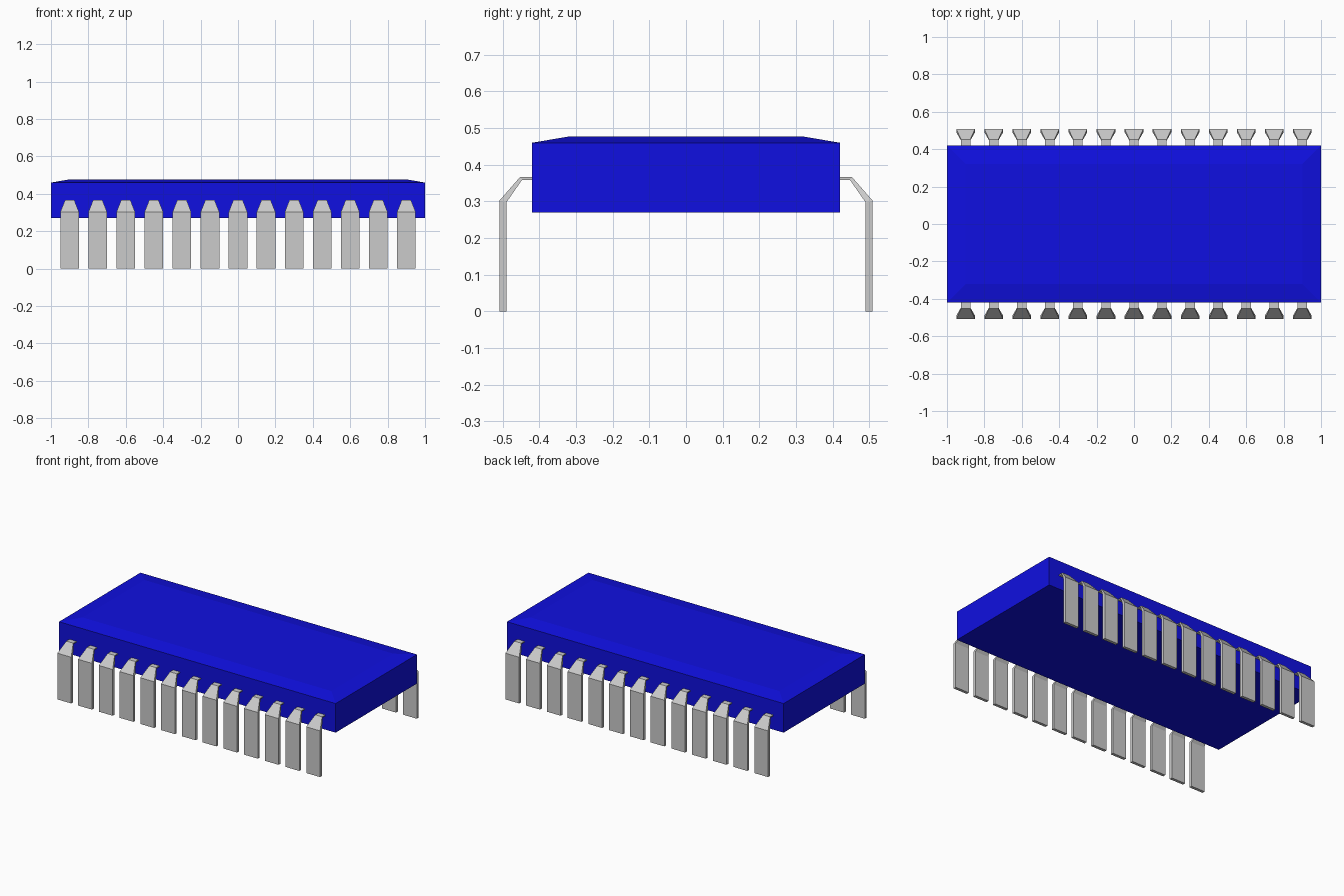
import bpy

if "Cube" in bpy.data.objects:
    bpy.data.objects.remove(bpy.data.objects["Cube"])


def add_mesh(name, verts, faces):
    mesh = bpy.data.meshes.new(name)
    mesh.from_pydata(verts, [], faces)
    mesh.update()
    obj = bpy.data.objects.new(name, mesh)
    bpy.context.collection.objects.link(obj)
    return obj


def loft(name, rings):
    """Skin a list of four-point rings and cap both ends."""
    verts = [p for ring in rings for p in ring]
    faces = [(0, 3, 2, 1), tuple(len(verts) - 4 + i for i in range(4))]
    for r in range(len(rings) - 1):
        a = r * 4
        faces += [(a + i, a + (i + 1) % 4, a + (i + 1) % 4 + 4, a + i + 4)
                  for i in range(4)]
    return add_mesh(name, verts, faces)


def rectangle(x, y, z):
    return [(-x, -y, z), (x, -y, z), (x, y, z), (-x, y, z)]


# Chip body: block with a shallow sloped border on top
body = loft("chip_body", [rectangle(1, 0.42, 0.27),
                          rectangle(1, 0.42, 0.46),
                          rectangle(0.9, 0.32, 0.477)])
blue = bpy.data.materials.new("body_blue")
blue.diffuse_color = (0.005, 0.005, 0.75, 1)
blue.use_nodes = True
blue.node_tree.nodes["Principled BSDF"].inputs["Base Color"].default_value = blue.diffuse_color
body.data.materials.append(blue)

# One bent pin: half width, outer (y, z), inner (y, z), from tip to body
sections = [
    (0.05, (0.509, 0.0), (0.49, 0.0)),
    (0.05, (0.509, 0.302), (0.49, 0.297)),
    (0.025, (0.453, 0.366), (0.447, 0.359)),
    (0.025, (0.41, 0.366), (0.41, 0.359)),
]
rings = [[(-0.9 - w, -o[0], o[1]), (-0.9 + w, -o[0], o[1]),
          (-0.9 + w, -i[0], i[1]), (-0.9 - w, -i[0], i[1])]
         for w, o, i in sections]
pins = loft("pins", rings)

# Row of 13 pins, mirrored to the back
row = pins.modifiers.new("row", 'ARRAY')
row.count = 13
row.use_relative_offset = False
row.use_constant_offset = True
row.constant_offset_displace = (0.15, 0, 0)
mirror = pins.modifiers.new("both_sides", 'MIRROR')
mirror.use_axis = (False, True, False)
mirror.use_mirror_merge = False
